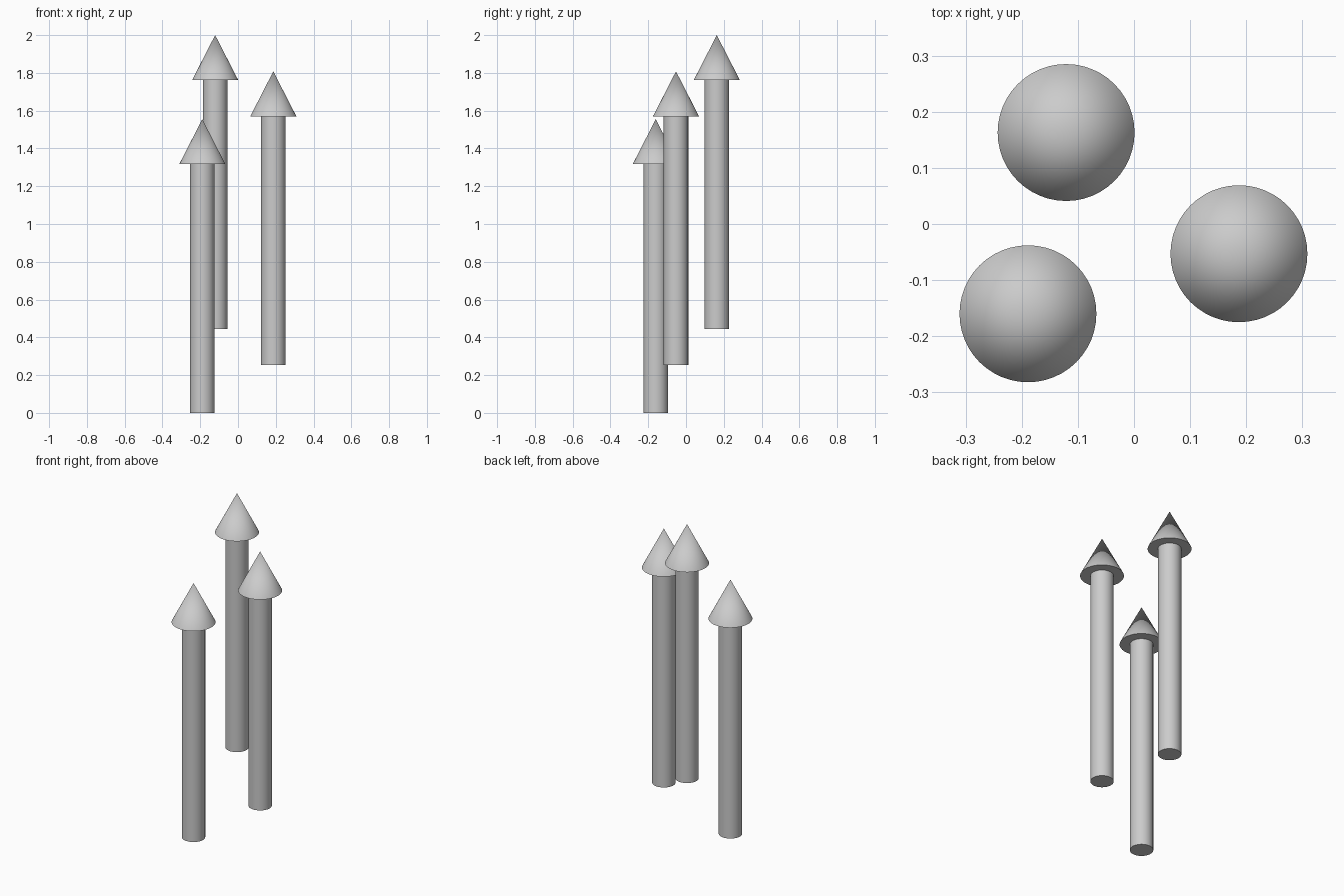
import bpy

if "Cube" in bpy.data.objects:
    bpy.data.objects.remove(bpy.data.objects["Cube"])

SIDES = 48
LENGTH, HEAD_H = 1.555, 0.238
SHAFT_R, HEAD_R = 0.065, 0.122
SHAFT_H = LENGTH - HEAD_H


def finish(name):
    obj = bpy.context.object
    obj.name = name
    bpy.ops.object.shade_smooth_by_angle()
    return obj


def arrow(name, x, y, z):
    # round straight shaft
    bpy.ops.mesh.primitive_cylinder_add(
        vertices=SIDES, radius=SHAFT_R, depth=SHAFT_H,
        location=(x, y, z + SHAFT_H / 2))
    finish(name + "_shaft")
    # cone head with a flat underside
    bpy.ops.mesh.primitive_cone_add(
        vertices=SIDES, radius1=HEAD_R, radius2=0, depth=HEAD_H,
        location=(x, y, z + SHAFT_H + HEAD_H / 2))
    finish(name + "_head")


# three identical upright arrows at staggered heights
arrow("high_arrow", -0.121, 0.163, 0.445)
arrow("middle_arrow", 0.187, -0.053, 0.253)
arrow("low_arrow", -0.189, -0.16, 0.0)
